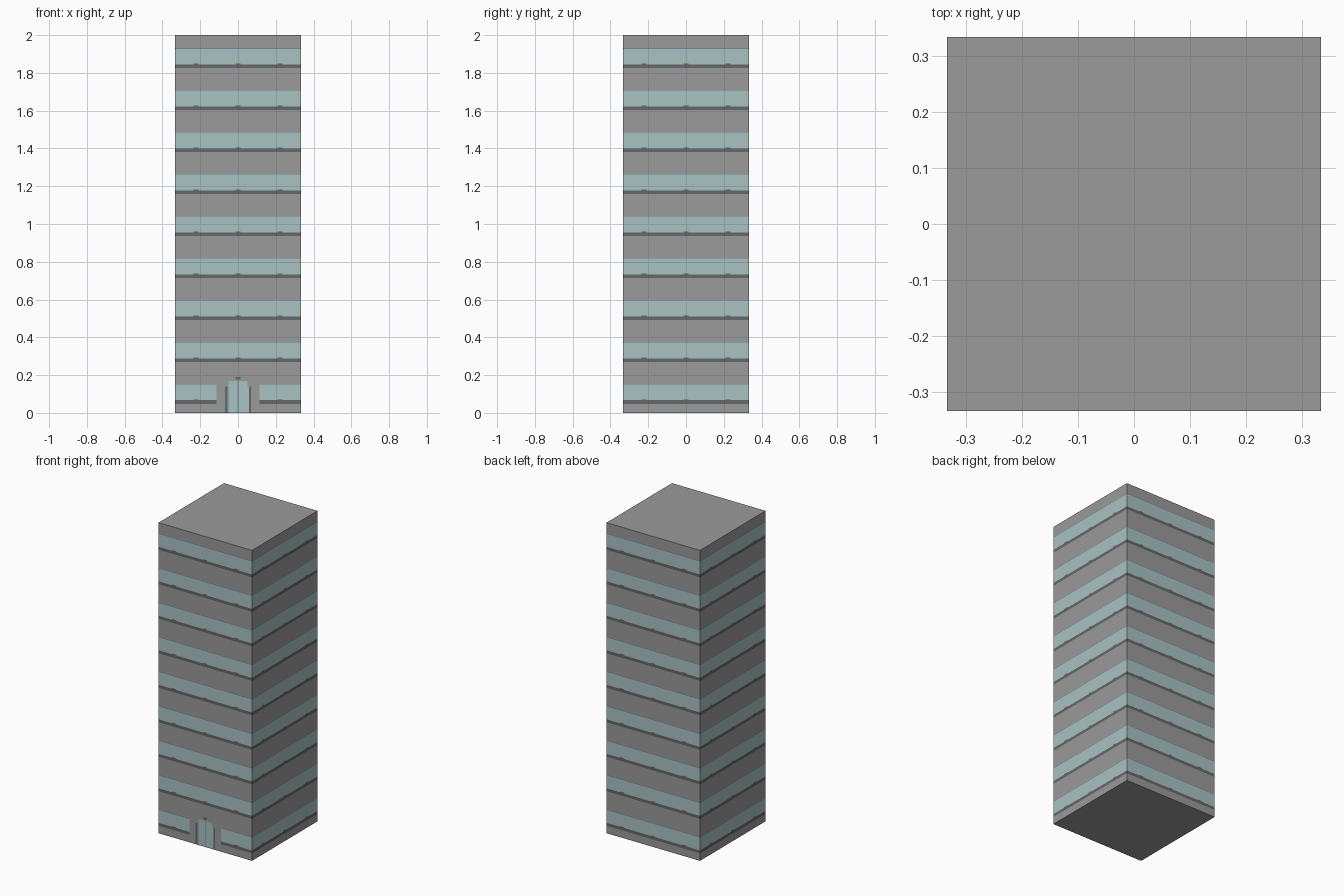
import bpy, bmesh

if "Cube" in bpy.data.objects:
    bpy.data.objects.remove(bpy.data.objects["Cube"])

HALF, HEIGHT, FLOORS = 1 / 3, 2.0, 9
STOREY = HEIGHT / FLOORS


def material(name, rgb):
    m = bpy.data.materials.new(name)
    m.diffuse_color = (*rgb, 1)
    m.use_nodes = True
    m.node_tree.nodes["Principled BSDF"].inputs["Base Color"].default_value = m.diffuse_color
    return m


WALL, GLASS, SILL, BLUE = range(4)
MATS = [material("concrete_grey", (0.325, 0.325, 0.325)),
        material("pale_glass", (0.40, 0.54, 0.54)),
        material("dark_sill", (0.13, 0.14, 0.14)),
        material("blue_frame", (0.15, 0.26, 0.37))]

# Cut positions across each wall and up each storey
posts = [-0.222, 0.0, 0.222]
us = sorted({-HALF, HALF, -0.113, 0.113, -0.07, 0.07, -0.058, 0.058, -0.049, 0.049,
             -0.003, 0.003, *[p + s * 0.014 for p in posts for s in (-1, 1)]})
levels = [0.0, 0.048, 0.067, 0.072, 0.150, 0.154]
zs = sorted({f * STOREY + v for f in range(FLOORS) for v in levels}
            | {HEIGHT, 0.14, 0.168, 0.176, 0.19})


def band_colour(u, v):
    """Window strip: dark sill with small brackets, glass, blue head frame."""
    if 0.048 < v < 0.067:
        return SILL
    if 0.067 < v < 0.072 and any(abs(u - p) < 0.014 for p in posts):
        return SILL
    if 0.067 < v < 0.150:
        return GLASS
    if 0.150 < v < 0.154:
        return BLUE
    return WALL


def entrance_colour(u, z):
    """Glazed double door with dark jambs and a small lamp above."""
    a = abs(u)
    if z < 0.168 and a < 0.058:
        if a < 0.003 or (u < -0.049 and z < 0.14):
            return BLUE
        if a < 0.049 or z < 0.14:
            return GLASS
    if z < 0.14 and 0.058 < a < 0.07:
        return SILL
    if 0.176 < z < 0.19 and a < 0.014:
        return SILL
    return WALL


# Tower: four walls turned around the centre, plus roof and base
bm = bmesh.new()
turns = [(1, 0), (0, 1), (-1, 0), (0, -1)]
for side, (c, s) in enumerate(turns):
    grid = [[bm.verts.new((c * u + s * HALF, s * u - c * HALF, z)) for u in us] for z in zs]
    for j in range(len(zs) - 1):
        for i in range(len(us) - 1):
            f = bm.faces.new((grid[j][i], grid[j][i + 1], grid[j + 1][i + 1], grid[j + 1][i]))
            u, z = (us[i] + us[i + 1]) / 2, (zs[j] + zs[j + 1]) / 2
            if side == 0 and z < STOREY and abs(u) < 0.113:
                f.material_index = entrance_colour(u, z)
            else:
                f.material_index = band_colour(u, z % STOREY)
for z, order in ((HEIGHT, 1), (0, -1)):
    corners = [(-HALF, -HALF, z), (HALF, -HALF, z), (HALF, HALF, z), (-HALF, HALF, z)]
    bm.faces.new([bm.verts.new(p) for p in corners[::order]])
bmesh.ops.remove_doubles(bm, verts=bm.verts, dist=1e-5)
# Merge cells of the same colour into clean flat faces
bmesh.ops.dissolve_limit(bm, angle_limit=0.01, verts=bm.verts, edges=bm.edges,
                         delimit={'MATERIAL'})
mesh = bpy.data.meshes.new("office_tower")
bm.to_mesh(mesh)
bm.free()
for m in MATS:
    mesh.materials.append(m)
tower = bpy.data.objects.new("office_tower", mesh)
bpy.context.collection.objects.link(tower)
